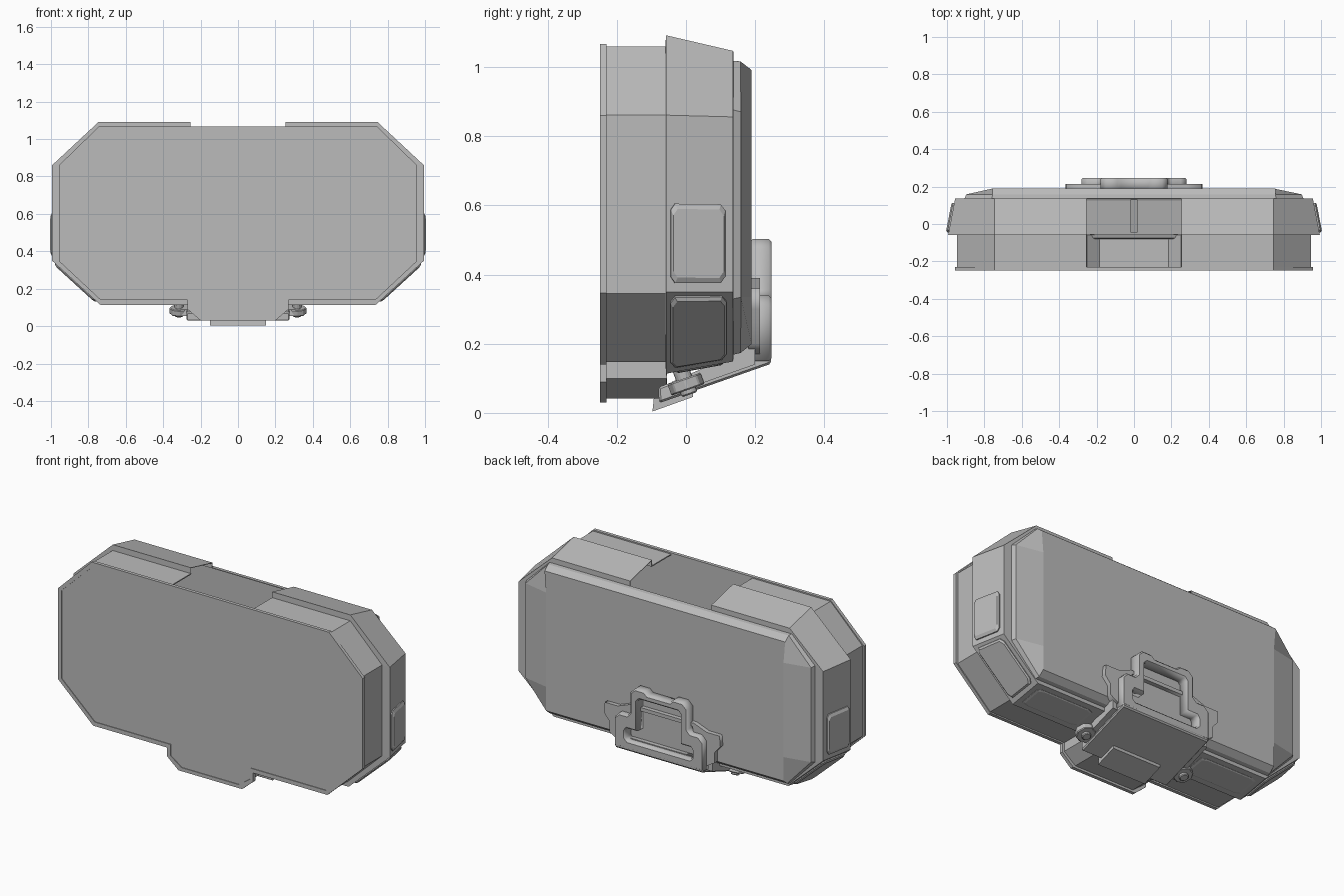
import bpy, bmesh, math
from mathutils import Vector, Matrix

cube = bpy.data.objects.get("Cube")
if cube:
    bpy.data.objects.remove(cube)

grey = bpy.data.materials.new("plain grey")
grey.use_nodes = True
GREY = (0.5, 0.5, 0.5, 1)
grey.diffuse_color = GREY
grey.node_tree.nodes["Principled BSDF"].inputs["Base Color"].default_value = GREY


def finish(name, bm, thickness=0, bevel=0):
    bmesh.ops.remove_doubles(bm, verts=bm.verts, dist=0.0005)
    bmesh.ops.recalc_face_normals(bm, faces=bm.faces)
    mesh = bpy.data.meshes.new(name)
    bm.to_mesh(mesh)
    bm.free()
    obj = bpy.data.objects.new(name, mesh)
    bpy.context.collection.objects.link(obj)
    mesh.materials.append(grey)
    if thickness:
        mod = obj.modifiers.new("wall", 'SOLIDIFY')
        mod.thickness = thickness
        mod.offset = 0
    if bevel:
        mod = obj.modifiers.new("edges", 'BEVEL')
        mod.width = bevel
        mod.segments = 1
    return obj


def loft(name, sections, skip=(), start=False, end=False, **kw):
    """Join matching loops of points; skip leaves out one strip per index."""
    bm = bmesh.new()
    rings = [[bm.verts.new(p) for p in s] for s in sections]
    n = len(rings[0])
    for a, b in zip(rings, rings[1:]):
        for i in range(n):
            if i not in skip:
                j = (i + 1) % n
                bm.faces.new((a[i], a[j], b[j], b[i]))
    if start:
        bm.faces.new(rings[0])
    if end:
        bm.faces.new(rings[-1])
    return finish(name, bm, **kw)


def outline(y, hw, top, bot, zt, zb, cx=0.745, tab=None, tx=0.255):
    """Chamfered case outline at depth y, optionally with a lower tab."""
    t1, t0 = tab or (bot, bot)
    half = [(0.255, top), (cx, top), (hw, zt), (hw, zb), (cx - 0.01, bot),
            (tx, bot), (tx, t1), (tx - 0.07, t0)]
    pts = half + [(-x, z) for x, z in reversed(half)]
    return [Vector((x, y, z)) for x, z in pts]


def prism_x(name, profile, x0, x1, **kw):
    return loft(name, [[(x, y, z) for y, z in profile] for x in (x0, x1)],
                start=True, end=True, **kw)


def surface_plate(name, quad, u0, u1, v0, v1, height):
    """Raised plate with clipped corners on a case face."""
    a, b, c, d = quad
    n = (b - a).cross(d - a).normalized()
    if n.dot(a - Vector((0, a.y, 0.6))) < 0:
        n = -n

    def at(u, v):
        return a.lerp(b, u).lerp(d.lerp(c, u), v)

    def ring(k, h):
        du, dv = (u1 - u0) * 0.08, (v1 - v0) * 0.08
        lo, hi, l, r = u0 + k, u1 - k, v0 + k, v1 - k
        uv = [(lo + du, l), (hi - du, l), (hi, l + dv), (hi, r - dv),
              (hi - du, r), (lo + du, r), (lo, r - dv), (lo, l + dv)]
        return [at(u, v) + n * h for u, v in uv]
    loft(name, [ring(0, -0.005), ring(0, height * 0.5), ring(0.03, height)],
         start=True, end=True)


# Front cover with a shallow rim
rim = dict(hw=0.957, top=1.066, bot=0.14, zt=0.86, zb=0.347, tab=(0.09, 0.03), tx=0.27)
inset = dict(hw=0.935, top=1.045, bot=0.163, zt=0.853, zb=0.355, cx=0.735,
             tab=(0.1, 0.05), tx=0.25)
loft("front_cover", [outline(-0.23, **rim), outline(-0.249, **rim),
                     outline(-0.249, **inset), outline(-0.245, **inset)],
     start=True, end=True)

# Hollow front body, open at the middle of the top
TOP_GAP = [15]
body = dict(hw=0.943, top=1.056, bot=0.15, zt=0.86, zb=0.347, tab=(0.1, 0.045))
body_back = outline(-0.057, **body)
loft("front_body", [outline(-0.232, **body), body_back], TOP_GAP, thickness=0.006)

# Tapered rear shell with the same gap
shell_front = outline(-0.057, 0.992, 1.09, 0.115, 0.86, 0.35)
shell_back = outline(0.135, 0.955, 1.045, 0.15, 0.855, 0.35)
panel_base = outline(0.135, 0.905, 1.016, 0.17, 0.875, 0.33, 0.76)
loft("rear_shell", [body_back, shell_front, shell_back, panel_base], TOP_GAP,
     thickness=0.004)

# Raised back panel with sloped sides
loft("back_panel", [panel_base,
                    outline(0.157, 0.895, 1.014, 0.175, 0.87, 0.335, 0.755),
                    outline(0.188, 0.745, 0.99, 0.2, 0.87, 0.335, 0.755)],
     end=True, thickness=0.004)

# Raised plates on the sides, lower chamfers and underside
n = len(shell_front)
for side, i0, i1, i2 in (("left", 2, 3, 4), ("right", n - 3, n - 4, n - 5)):
    f, b = shell_front, shell_back
    surface_plate(side + "_side_plate", (f[i0], f[i1], b[i1], b[i0]), 0.5, 0.95, 0.06, 0.88, 0.016)
    surface_plate(side + "_chamfer_plate", (f[i1], f[i2], b[i2], b[i1]), 0.05, 0.93, 0.06, 0.9, 0.014)
    i3 = i2 + (1 if side == "left" else -1)
    surface_plate(side + "_bottom_plate", (f[i2], f[i3], b[i3], b[i2]), 0.06, 0.8, 0.15, 0.85, 0.006)

# Small rib inside the top opening
prism_x("inner_rib", [(-0.045, 0.14), (0.13, 0.15), (0.13, 0.25), (-0.045, 0.2)], -0.018, 0.018)


def cut_sheet(name, loops, y0, y1, bevel=0.0):
    """Flat shape facing the back, with optional holes."""
    curve = bpy.data.curves.new(name, 'CURVE')
    curve.dimensions = '2D'
    curve.fill_mode = 'BOTH'
    curve.extrude = (y1 - y0) / 2 - bevel
    curve.bevel_depth = bevel
    curve.bevel_resolution = 0
    curve.offset = -bevel
    for half in loops:
        pts = half + [(-x, z) for x, z in reversed(half)]
        spline = curve.splines.new('POLY')
        spline.points.add(len(pts) - 1)
        for p, (x, z) in zip(spline.points, pts):
            p.co = (x, z, 0, 1)
        spline.use_cyclic_u = True
    obj = bpy.data.objects.new(name, curve)
    bpy.context.collection.objects.link(obj)
    obj.matrix_world = Matrix.Translation((0, (y0 + y1) / 2, 0)) @ Matrix.Rotation(math.pi / 2, 4, 'X')
    curve.materials.append(grey)
    bpy.ops.object.select_all(action='DESELECT')
    obj.select_set(True)
    bpy.context.view_layer.objects.active = obj
    bpy.ops.object.convert(target='MESH')


# Rear bracket: open frame, thin wings behind it
frame = [(0.07, 0.485), (0.09, 0.503), (0.15, 0.503), (0.18, 0.475), (0.18, 0.36),
         (0.2, 0.34), (0.25, 0.34), (0.28, 0.31), (0.28, 0.15)]
hole = [(0.12, 0.45), (0.135, 0.435), (0.135, 0.265), (0.2, 0.265), (0.21, 0.25),
        (0.21, 0.21), (0.195, 0.195)]
cut_sheet("bracket_frame", [frame, hole], 0.185, 0.247, 0.008)
wing = [(0.2, 0.39), (0.28, 0.36), (0.36, 0.36), (0.365, 0.3), (0.33, 0.26), (0.33, 0.2), (0.28, 0.17)]
wing_hole = [(0.19, 0.37), (0.22, 0.2)]
cut_sheet("bracket_wings", [wing, wing_hole], 0.18, 0.214)

# Sloping foot of the bracket with its front lip
prism_x("bracket_foot", [(0.246, 0.142), (-0.078, 0.028), (-0.08, 0.074), (0.13, 0.152),
                         (0.185, 0.2), (0.246, 0.19)], -0.275, 0.275, bevel=0.006)
prism_x("bracket_lip", [(-0.097, 0.004), (0.02, 0.046), (0.02, 0.065), (-0.093, 0.042)],
        -0.15, 0.15)

# Screw ears beside the foot
tilt = Matrix.Rotation(math.atan2(0.114, 0.324), 4, 'X')
for side, sx in (("left", 1), ("right", -1)):
    for part, radius, depth, drop, sides in (("screw_ear", 0.052, 0.035, 0.0, 8),
                                             ("screw", 0.024, 0.1, 0.018, 12)):
        bm = bmesh.new()
        bmesh.ops.create_cone(bm, cap_ends=True, segments=sides, radius1=radius,
                              radius2=radius, depth=depth,
                              matrix=Matrix.Translation((sx * 0.315, 0, 0.083))
                              @ tilt @ Matrix.Translation((0, 0, drop)))
        finish(side + "_" + part, bm, bevel=0.004)
    prism_x(side + "_foot_arm", [(-0.04, 0.055), (0.2, 0.14), (0.2, 0.2), (0.12, 0.16), (-0.04, 0.09)],
            sx * 0.26, sx * 0.305)
